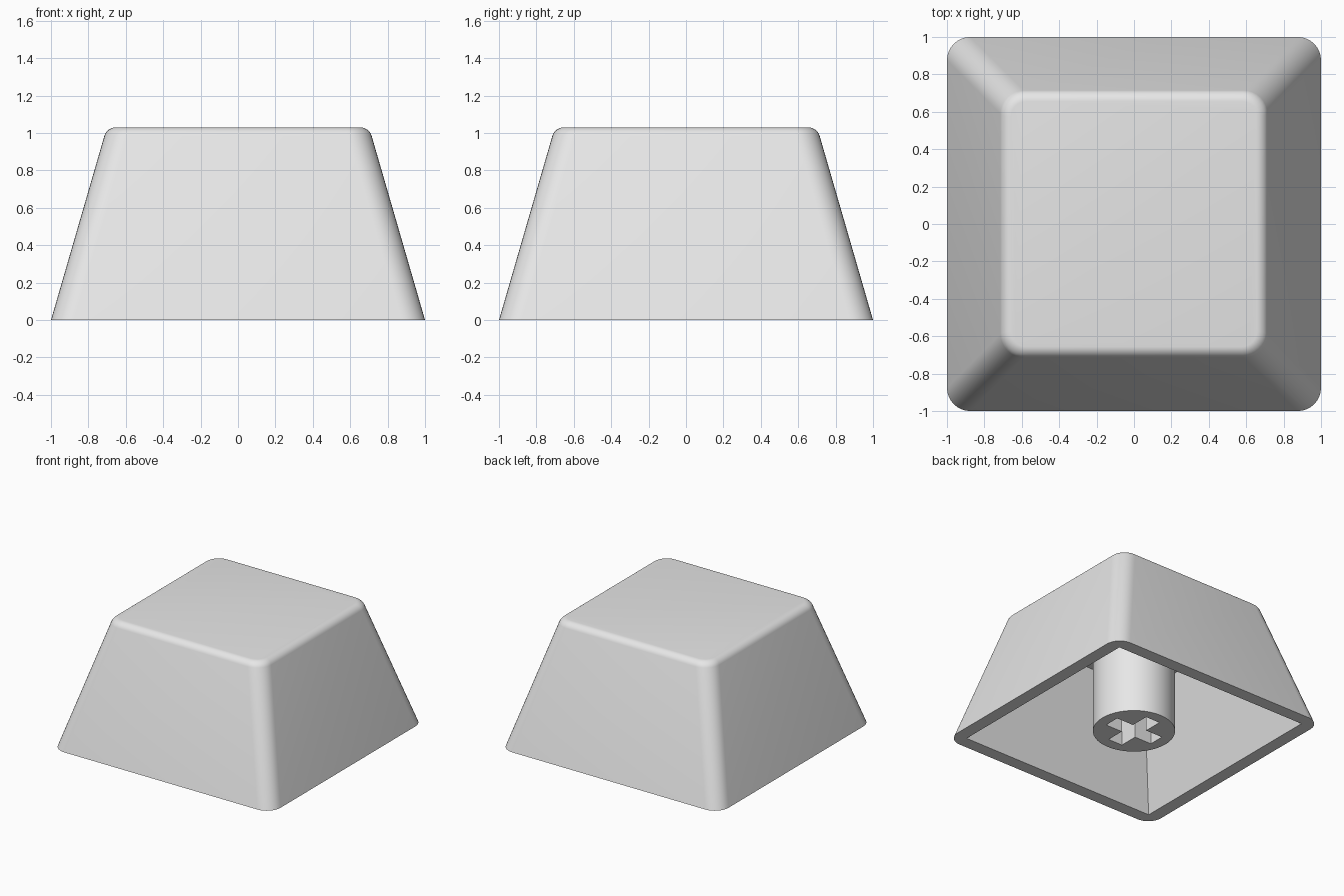
import bpy
import bmesh
from math import radians
from mathutils import Matrix

HEIGHT = 1.03
CEILING = 0.87
SLOPE = 0.29
WALL = 0.105

cube = bpy.data.objects.get("Cube")
if cube:
    bpy.data.objects.remove(cube, do_unlink=True)

grey = bpy.data.materials.new("light_grey_plastic")
grey.use_nodes = True
grey.diffuse_color = (0.8, 0.8, 0.8, 1)
grey.node_tree.nodes["Principled BSDF"].inputs["Base Color"].default_value = grey.diffuse_color


def make_object(name, bm):
    bmesh.ops.recalc_face_normals(bm, faces=bm.faces)
    mesh = bpy.data.meshes.new(name)
    bm.to_mesh(mesh)
    bm.free()
    mesh.materials.append(grey)
    obj = bpy.data.objects.new(name, mesh)
    bpy.context.collection.objects.link(obj)
    return obj


def loft(bottom, top, z0, z1):
    """Closed solid between two matching outlines."""
    bm = bmesh.new()
    low = [bm.verts.new((x, y, z0)) for x, y in bottom]
    high = [bm.verts.new((x, y, z1)) for x, y in top]
    bm.faces.new(low)
    bm.faces.new(high)
    for i in range(len(low)):
        j = (i + 1) % len(low)
        bm.faces.new((low[i], low[j], high[j], high[i]))
    return bm


def square(half):
    return [(half, half), (-half, half), (-half, -half), (half, -half)]


def tapered_block(half, z0, z1):
    return loft(square(half - SLOPE * z0), square(half - SLOPE * z1), z0, z1)


def carve(obj, cutter):
    cutter.hide_render = True
    mod = obj.modifiers.new("carve", "BOOLEAN")
    mod.operation = "DIFFERENCE"
    mod.solver = "EXACT"
    mod.object = cutter
    bpy.context.view_layer.objects.active = obj
    bpy.ops.object.modifier_apply(modifier=mod.name)
    bpy.data.objects.remove(cutter, do_unlink=True)


def smooth(obj):
    bpy.ops.object.select_all(action="DESELECT")
    obj.select_set(True)
    bpy.context.view_layer.objects.active = obj
    bpy.ops.object.shade_smooth_by_angle(angle=radians(30))


# Cap shell: tapered block, rounded corners, then a soft top rim
bm = tapered_block(1.0, 0, HEIGHT)
corners = [e for e in bm.edges if abs(e.verts[0].co.z - e.verts[1].co.z) > 0.5]
bmesh.ops.bevel(bm, geom=corners, offset=0.12, segments=8, profile=0.5, affect="EDGES")
rim = [e for e in bm.edges if all(v.co.z > HEIGHT - 0.001 for v in e.verts)]
bmesh.ops.bevel(bm, geom=rim, offset=0.045, segments=6, profile=0.5, affect="EDGES")
shell = make_object("cap_shell", bm)

# Hollow underside with sharp inner corners
carve(shell, make_object("cavity_cutter", tapered_block(1.0 - WALL, -0.1, CEILING)))
smooth(shell)

# Round mounting stem reaching up into the ceiling
bm = bmesh.new()
top = CEILING + 0.02
bmesh.ops.create_cone(bm, cap_ends=True, segments=48, radius1=0.31, radius2=0.31,
                      depth=top, matrix=Matrix.Translation((0, 0, top / 2)))
stem = make_object("mounting_stem", bm)

# Cross-shaped socket in the stem
arm, half_width = 0.22, 0.065
cross = []
for x, y in ((arm, -half_width), (arm, half_width), (half_width, half_width)):
    cross.append((x, y))
for turn in range(3):
    cross += [(-y, x) for x, y in cross[-3:]]
carve(stem, make_object("socket_cutter", loft(cross, cross, -0.1, 0.45)))
smooth(stem)
